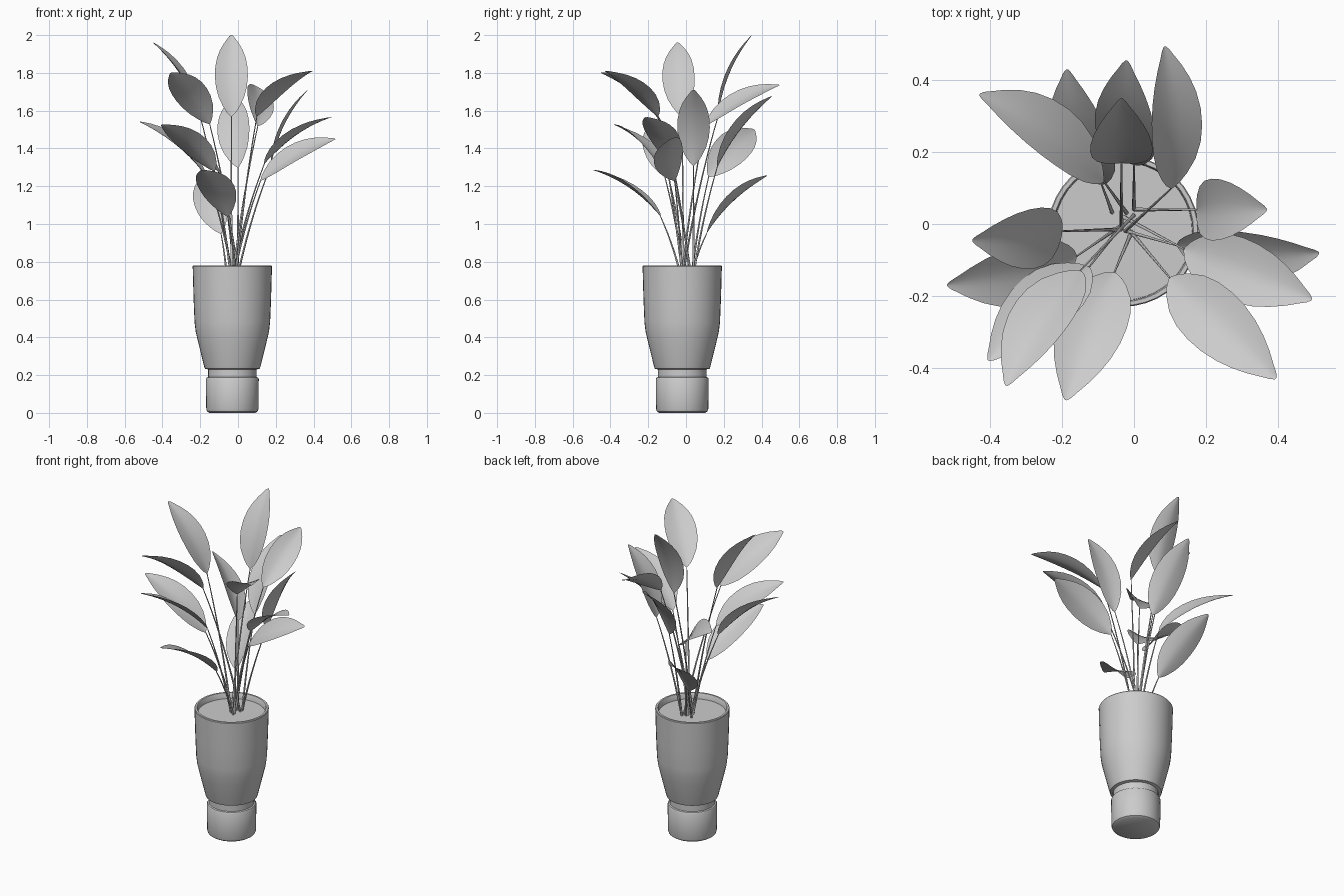
import bpy, bmesh, math
from mathutils import Vector

if "Cube" in bpy.data.objects:
    bpy.data.objects.remove(bpy.data.objects["Cube"])

PX, PY = -0.03, -0.02   # pot axis


def finish(bm, name, angle=35):
    bmesh.ops.recalc_face_normals(bm, faces=bm.faces)
    me = bpy.data.meshes.new(name)
    bm.to_mesh(me)
    bm.free()
    ob = bpy.data.objects.new(name, me)
    bpy.context.collection.objects.link(ob)
    bpy.ops.object.select_all(action='DESELECT')
    ob.select_set(True)
    bpy.context.view_layer.objects.active = ob
    bpy.ops.object.shade_smooth_by_angle(angle=math.radians(angle))
    return ob


def lathe(name, profile, n=40):
    """Revolve (radius, z) points; end rings are capped."""
    bm = bmesh.new()
    rings = [[bm.verts.new((PX + r * math.cos(2 * math.pi * i / n),
                            PY + r * math.sin(2 * math.pi * i / n), z))
              for i in range(n)] for r, z in profile]
    for a, b in zip(rings, rings[1:]):
        for i in range(n):
            j = (i + 1) % n
            bm.faces.new((a[i], a[j], b[j], b[i]))
    bm.faces.new(rings[0])
    bm.faces.new(rings[-1])
    return finish(bm, name)


def stem(name, root, end):
    """Thin tapering tube bending outwards to the leaf."""
    root, end = Vector(root), Vector(end)
    ctrl = root.lerp(end, 0.4)
    ctrl.z = root.z + 0.55 * (end.z - root.z)
    n, k = 10, 6
    bm = bmesh.new()
    rings = []
    for s in range(n + 1):
        t = s / n
        p = root * (1 - t) ** 2 + ctrl * 2 * t * (1 - t) + end * t * t
        tan = ((ctrl - root) * (1 - t) + (end - ctrl) * t).normalized()
        a = tan.cross(Vector((0.3, 1, 0))).normalized()
        b = tan.cross(a)
        r = 0.006 - 0.0035 * t
        rings.append([bm.verts.new(p + (a * math.cos(2 * math.pi * i / k)
                     + b * math.sin(2 * math.pi * i / k)) * r) for i in range(k)])
    for a, b in zip(rings, rings[1:]):
        for i in range(k):
            bm.faces.new((a[i], a[(i + 1) % k], b[(i + 1) % k], b[i]))
    bm.faces.new(rings[0])
    bm.faces.new(rings[-1])
    finish(bm, name, 60)


# half-width of the leaf blade along its length
OUTLINE = [(0, 0.05), (0.04, 0.28), (0.1, 0.5), (0.2, 0.77), (0.32, 0.94),
           (0.44, 1.0), (0.56, 0.98), (0.68, 0.87), (0.78, 0.7), (0.87, 0.48),
           (0.94, 0.26), (0.98, 0.14), (1.0, 0.04)]


def leaf(name, base, tip, roll, half):
    """Ovate blade, arched along the midrib and cupped across it."""
    base, tip = Vector(base), Vector(tip)
    d = tip - base
    length = d.length
    d.normalize()
    u = (Vector((0, 0, 1)) - d * d.z).normalized()
    s = d.cross(u)
    r = math.radians(roll)
    u, s = u * math.cos(r) + s * math.sin(r), s * math.cos(r) - u * math.sin(r)
    bm = bmesh.new()
    rows = []
    for t, w in OUTLINE:
        arch = 0.07 * length * 4 * t * (1 - t)
        row = []
        for i in range(-4, 5):
            f = i / 4
            lift = 0.22 * half * w * abs(f) ** 1.5
            row.append(bm.verts.new(base + d * (t * length) + s * (f * w * half)
                                    + u * (arch + lift)))
        rows.append(row)
    for a, b in zip(rows, rows[1:]):
        for i in range(8):
            bm.faces.new((a[i], a[i + 1], b[i + 1], b[i]))
    finish(bm, name, 60)


# pot with footed base, groove, flared body and hollow rim
lathe("pot", [(0.122, 0), (0.134, 0.008), (0.138, 0.02), (0.14, 0.18), (0.136, 0.187),
              (0.128, 0.19), (0.128, 0.23), (0.145, 0.234), (0.149, 0.245),
              (0.18, 0.37), (0.194, 0.43), (0.2, 0.48), (0.205, 0.6),
              (0.21, 0.776), (0.207, 0.78), (0.196, 0.78), (0.193, 0.776), (0.191, 0.73)])
lathe("soil", [(0.192, 0.725), (0.192, 0.745)])

# root (x, y), leaf base, leaf tip, roll, half width
PLANT = [
    ((-0.02, 0.03), (-0.085, 0.12, 1.25), (-0.43, 0.36, 1.50), 38, 0.095),
    ((-0.035, -0.015), (-0.035, 0.17, 1.57), (-0.035, 0.35, 2.00), 0, 0.087),
    ((-0.035, -0.015), (-0.20, -0.02, 1.57), (-0.45, -0.045, 1.96), -14, 0.086),
    ((0.0, 0.025), (-0.15, -0.13, 1.53), (-0.355, -0.45, 1.80), 28, 0.09),
    ((-0.01, -0.02), (0.10, -0.15, 1.57), (0.395, -0.43, 1.81), 0, 0.09),
    ((0.0, 0.04), (0.175, 0.04, 1.31), (0.37, 0.04, 1.71), 0, 0.086),
    ((-0.02, -0.02), (0.12, -0.06, 1.23), (0.515, -0.08, 1.45), 32, 0.088),
    ((-0.03, 0.02), (0.14, -0.07, 1.32), (0.495, -0.21, 1.565), 0, 0.09),
    ((-0.03, 0.0), (-0.16, -0.09, 1.24), (-0.52, -0.17, 1.54), -20, 0.09),
    ((-0.04, -0.01), (-0.125, -0.12, 1.28), (-0.405, -0.38, 1.525), 18, 0.09),
    ((-0.01, -0.03), (-0.055, -0.135, 1.04), (-0.19, -0.49, 1.285), 8, 0.096),
    ((-0.025, -0.02), (0.105, 0.10, 1.52), (0.085, 0.494, 1.735), 28, 0.08),
    ((0.0, 0.04), (0.0, 0.165, 1.30), (-0.02, 0.455, 1.675), -20, 0.088),
    ((-0.06, 0.03), (-0.09, 0.11, 0.95), (-0.186, 0.43, 1.255), -25, 0.088),
]
for i, (root, base, tip, roll, half) in enumerate(PLANT, 1):
    leaf(f"leaf_{i:02d}", base, tip, roll, half)
    stem(f"stem_{i:02d}", (*root, 0.735), base)
